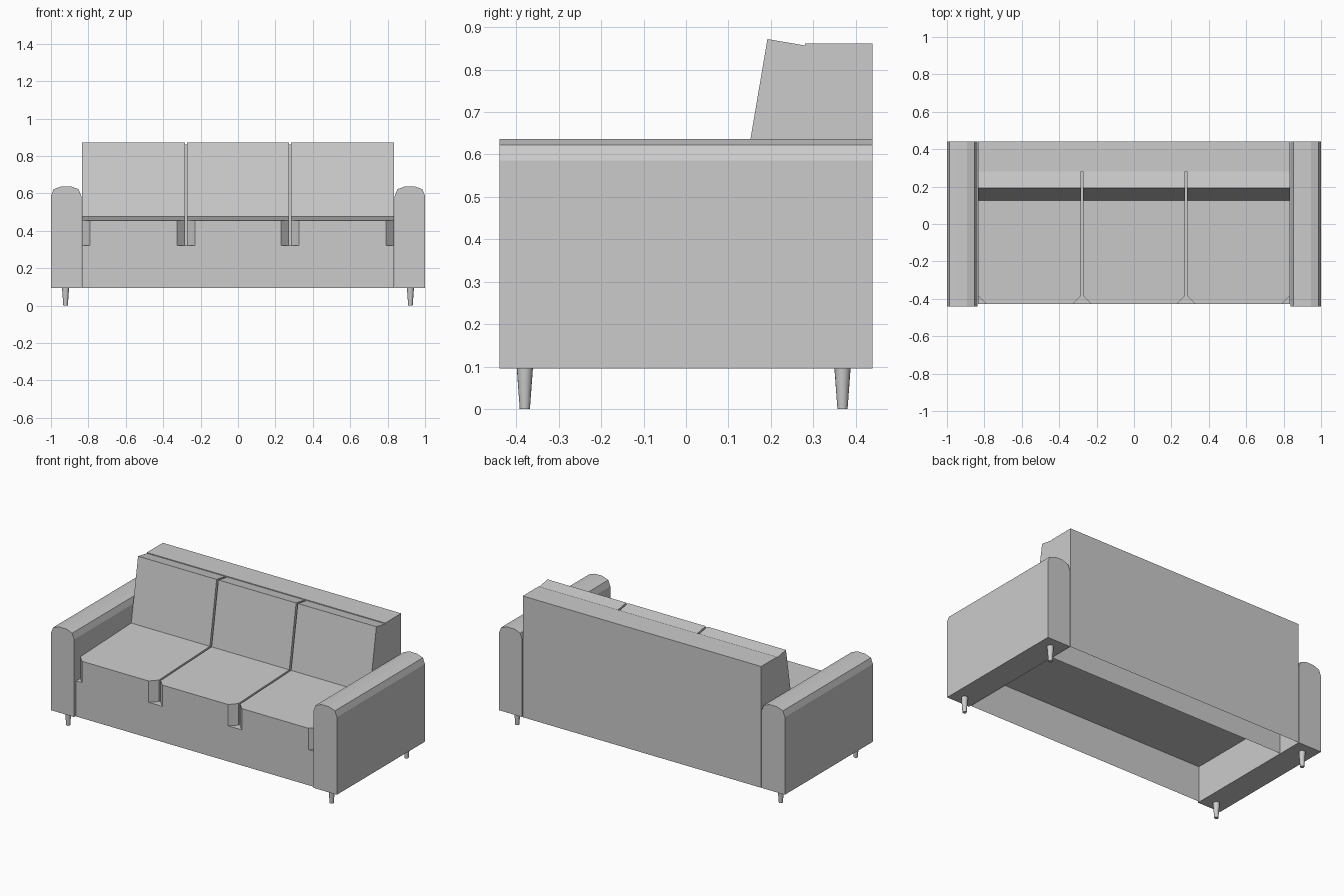
import bpy
import bmesh

old = bpy.data.objects.get("Cube")
if old:
    bpy.data.objects.remove(old, do_unlink=True)

fabric = bpy.data.materials.new("light_grey")
fabric.use_nodes = True
grey = (0.6, 0.6, 0.6, 1)
fabric.diffuse_color = grey
fabric.node_tree.nodes["Principled BSDF"].inputs["Base Color"].default_value = grey


def finish(name, bm):
    bmesh.ops.recalc_face_normals(bm, faces=bm.faces[:])
    mesh = bpy.data.meshes.new(name)
    bm.to_mesh(mesh)
    bm.free()
    mesh.materials.append(fabric)
    obj = bpy.data.objects.new(name, mesh)
    bpy.context.collection.objects.link(obj)
    return obj


def prism(name, profile, axis, start, end, open_bottom=False):
    """Extrude a 2D profile along an axis; the profile lies in the other two axes."""
    bm = bmesh.new()

    def place(p, d):
        co = list(p)
        co.insert("xyz".index(axis), d)
        return bm.verts.new(co)

    face = bm.faces.new([place(p, start) for p in profile])
    moved = bmesh.ops.extrude_face_region(bm, geom=[face], use_keep_orig=True)["geom"]
    for v in moved:
        if isinstance(v, bmesh.types.BMVert):
            v.co["xyz".index(axis)] = end
    bmesh.ops.recalc_face_normals(bm, faces=bm.faces[:])
    if open_bottom:
        low = min(v.co.z for v in bm.verts)
        under = [f for f in bm.faces if all(v.co.z < low + 0.001 for v in f.verts)]
        bmesh.ops.delete(bm, geom=under, context='FACES_ONLY')
    return finish(name, bm)


def rect(a0, a1, b0, b1):
    return [(a0, b0), (a1, b0), (a1, b1), (a0, b1)]


floor, deck = 0.095, 0.32
half, front, rear = 0.834, -0.427, 0.44
seam, back_y = 0.278, 0.28

# Hollow base under the seats and hollow back frame
prism("base", rect(front, back_y, floor, deck), "x", -half, half, True)
prism("back_frame", rect(back_y, rear, floor, 0.862), "x", -half, half, True)

# Three seats with cut front corners and gently rising tops, three leaning back cushions
gap = 0.006
edges = [(-half, -seam - gap), (-seam + gap, seam - gap), (seam + gap, half)]
for label, (x0, x1) in zip(("right", "middle", "left"), edges):
    cut = 0.042
    outline = [(x0 + cut, front), (x1 - cut, front), (x1, front + cut),
               (x1, back_y), (x0, back_y), (x0, front + cut)]
    seat = prism(label + "_seat_cushion", outline, "z", deck, 0.455)
    for v in seat.data.vertices:
        if v.co.z > 0.4:
            v.co.z += 0.036 * (v.co.y - front)
    lean = [(0.122, 0.46), (0.192, 0.872), (back_y, 0.857), (back_y, 0.46)]
    prism(label + "_back_cushion", lean, "x", x0, x1)

# Arms with bevelled round tops, standing on tapered legs
for label, side in (("right", -1), ("left", 1)):
    centre, top = 0.919, 0.637
    steps = [(0.081, floor), (0.081, 0.586), (0.067, 0.622), (0.026, top)]
    arm = [(centre + w, z) for w, z in steps] + [(centre - w, z) for w, z in steps[::-1]]
    prism(label + "_arm", [(side * x, z) for x, z in arm], "y", -rear, rear)
    for end, y in (("front", -0.38), ("back", 0.369)):
        bpy.ops.mesh.primitive_cone_add(vertices=16, radius1=0.012, radius2=0.019, depth=floor,
                                        location=(side * 0.922, y, floor / 2))
        leg = bpy.context.object
        leg.name = f"{end}_{label}_leg"
        leg.data.materials.append(fabric)
        bpy.ops.object.shade_smooth_by_angle()
